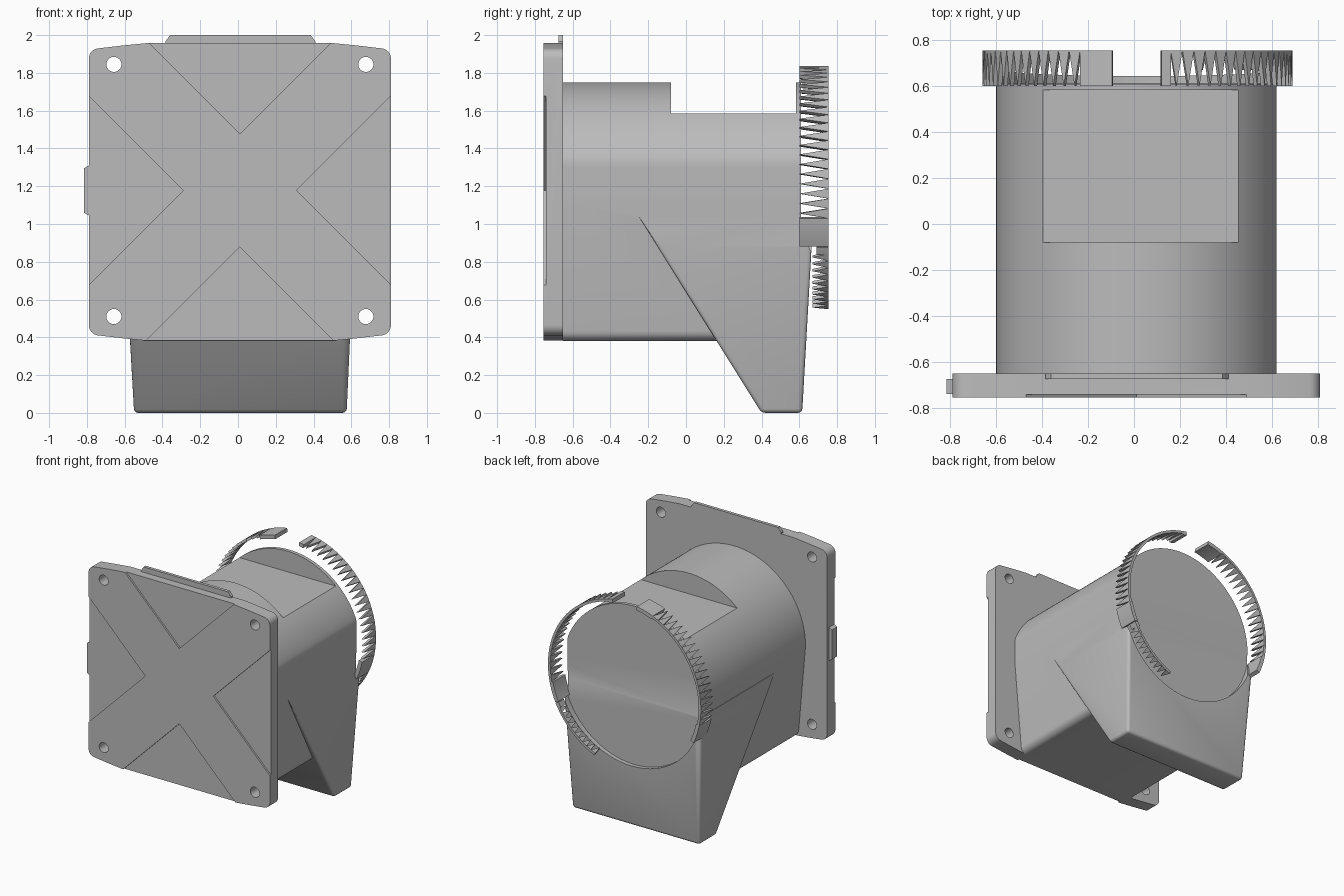
import bpy, bmesh, math
from mathutils import Vector

old = bpy.data.objects.get("Cube")
if old:
    bpy.data.objects.remove(old, do_unlink=True)

GREY = (0.5, 0.5, 0.5, 1)
plastic = bpy.data.materials.new("grey plastic")
plastic.use_nodes = True
plastic.diffuse_color = GREY
plastic.node_tree.nodes["Principled BSDF"].inputs["Base Color"].default_value = GREY


def finish(name, bm):
    bmesh.ops.recalc_face_normals(bm, faces=bm.faces)
    mesh = bpy.data.meshes.new(name)
    bm.to_mesh(mesh)
    bm.free()
    mesh.materials.append(plastic)
    obj = bpy.data.objects.new(name, mesh)
    bpy.context.collection.objects.link(obj)
    return obj


def add_prism(bm, outline, y0, y1):
    """Extrude an x-z outline between two depths."""
    front = [bm.verts.new((x, y0, z)) for x, z in outline]
    back = [bm.verts.new((x, y1, z)) for x, z in outline]
    bm.faces.new(front)
    bm.faces.new(back[::-1])
    n = len(outline)
    for i in range(n):
        j = (i + 1) % n
        bm.faces.new((front[i], back[i], back[j], front[j]))


def prism(name, outline, y0, y1):
    bm = bmesh.new()
    add_prism(bm, outline, y0, y1)
    return finish(name, bm)


def arc(cx, cz, r, a0, a1, n):
    angles = [math.radians(a0 + (a1 - a0) * i / n) for i in range(n + 1)]
    return [(cx + r * math.cos(a), cz + r * math.sin(a)) for a in angles]


def rect(x0, x1, z0, z1):
    return [(x0, z0), (x1, z0), (x1, z1), (x0, z1)]


def select(obj):
    bpy.ops.object.select_all(action='DESELECT')
    obj.select_set(True)
    bpy.context.view_layer.objects.active = obj


def combine(obj, tool, operation):
    mod = obj.modifiers.new(operation, 'BOOLEAN')
    mod.operation, mod.solver, mod.object = operation, 'EXACT', tool
    select(obj)
    bpy.ops.object.modifier_apply(modifier=mod.name)
    bpy.data.objects.remove(tool, do_unlink=True)


def smooth(obj):
    select(obj)
    bpy.ops.object.shade_smooth_by_angle(angle=math.radians(30))


# Front plate with rounded corners and gently bowed top and bottom
PX, PZ = 0.01, 1.17
quarter = [(0.5, 0.787), (0.62, 0.775)] + arc(0.745, 0.705, 0.055, 80, 0, 6)
outline = []
for sx, sz, step in ((1, 1, 1), (1, -1, -1), (-1, -1, 1), (-1, 1, -1)):
    outline += [(PX + sx * x, PZ + sz * z) for x, z in quarter[::step]]
plate = prism("front_plate", outline, -0.755, -0.65)

# Screw holes in the plate corners
for x in (-0.657, 0.677):
    for z in (0.51, 1.845):
        combine(plate, prism("hole_cutter", arc(x, z, 0.04, 0, 345, 23), -0.9, -0.5), 'DIFFERENCE')

# Shallow triangular recesses that leave a raised cross
for dx, dz in ((1, 0), (-1, 0), (0, 1), (0, -1)):
    ax, az = PX + dx * 0.3, 1.178 + dz * 0.3
    far = 0.6
    tri = [(ax, az),
           (ax + dx * far + dz * far, az + dz * far + dx * far),
           (ax + dx * far - dz * far, az + dz * far - dx * far)]
    combine(plate, prism("recess_cutter", tri, -0.9, -0.741), 'DIFFERENCE')
smooth(plate)

# Latch tabs on the plate rim
prism("top_tab", [(-0.385, 1.94), (0.41, 1.94), (0.41, 1.965), (0.385, 2.0),
                  (-0.36, 2.0), (-0.385, 1.965)], -0.675, -0.65)
prism("side_tab", [(-0.78, 1.04), (-0.78, 1.31), (-0.79, 1.31), (-0.815, 1.295),
                   (-0.815, 1.06), (-0.79, 1.045)], -0.74, -0.675)

# Main body: arched top, drafted sides, rounded lower corners
CX, CZ, R = 0.03, 1.12, 0.63
profile = [(min(x, 0.62), z) for x, z in arc(CX, CZ, R, 0, 180, 64)]
profile += arc(-0.485, 0.435, 0.055, 180, 270, 6) + arc(0.505, 0.435, 0.055, 270, 360, 6)
body = prism("body", profile, -0.652, 0.61)

# Downward chute at the back, hulled from three tapering sections
bm = bmesh.new()
for z, x0, x1, y0, y1 in ((0, -0.55, 0.575, 0.4, 0.615),
                          (0.88, -0.6, 0.615, -0.15, 0.665),
                          (1.05, -0.597, 0.613, -0.256, 0.6)):
    for x in (x0, x1):
        for y in (y0, y1):
            bm.verts.new((x, y, z))
bmesh.ops.convex_hull(bm, input=bm.verts)
bmesh.ops.dissolve_limit(bm, angle_limit=0.02, verts=bm.verts, edges=bm.edges)
corners = [e for e in bm.edges if len(e.link_faces) == 2
           and e.calc_face_angle(0) > 0.7 and min(v.co.z for v in e.verts) < 0.5]
bmesh.ops.bevel(bm, geom=corners, offset=0.022, segments=3, affect='EDGES', profile=0.5)
combine(body, finish("chute", bm), 'UNION')

# Round recessed end face and flat pocket on top
combine(body, prism("end_cutter", arc(CX, CZ, R + 0.002, 0, 355, 71), 0.611, 0.9), 'DIFFERENCE')
combine(body, prism("pocket_cutter", rect(-0.6, 0.65, 1.585, 1.9), -0.08, 0.582), 'DIFFERENCE')
smooth(body)

# Toothed collar around the round end
RX, RZ, RR, THICK = 0.015, 1.17, 0.675, 0.02


def ring_point(angle, r, y):
    a = math.radians(angle)
    return Vector((RX + r * math.cos(a), y, RZ + r * math.sin(a)))


def teeth(name, a0, a1, count, tip, base):
    bm = bmesh.new()
    step = (a1 - a0) / count
    for i in range(count):
        a = a0 + i * step
        corners = ((a, base), (a + step, base), (a + step / 2, tip))
        outer = [bm.verts.new(ring_point(t, RR, y)) for t, y in corners]
        inner = [bm.verts.new(ring_point(t, RR - THICK, y)) for t, y in corners]
        bm.faces.new(outer)
        bm.faces.new(inner[::-1])
        for j in range(3):
            k = (j + 1) % 3
            bm.faces.new((outer[j], inner[j], inner[k], outer[k]))
    return finish(name, bm)


def collar_tab(name, a0, a1, y0, y1, thick=0.03):
    outline = arc(RX, RZ, RR, a0, a1, 6) + arc(RX, RZ, RR - thick, a1, a0, 6)
    smooth(prism(name, outline, y0, y1))


teeth("left_teeth", -12, 77.6, 20, 0.6, 0.755)
teeth("right_teeth", 111.7, 192, 18, 0.6, 0.755)
teeth("lower_teeth", -67, -29, 10, 0.67, 0.755)
collar_tab("top_tab_right", 99.4, 111.7, 0.6, 0.755)
collar_tab("top_tab_left", 77.6, 81, 0.6, 0.755)
collar_tab("left_end_tab", -25.4, -12, 0.6, 0.755)
collar_tab("right_end_tab", 192, 205.4, 0.6, 0.755)
collar_tab("lower_tab", -29.5, -25.8, 0.69, 0.755)
